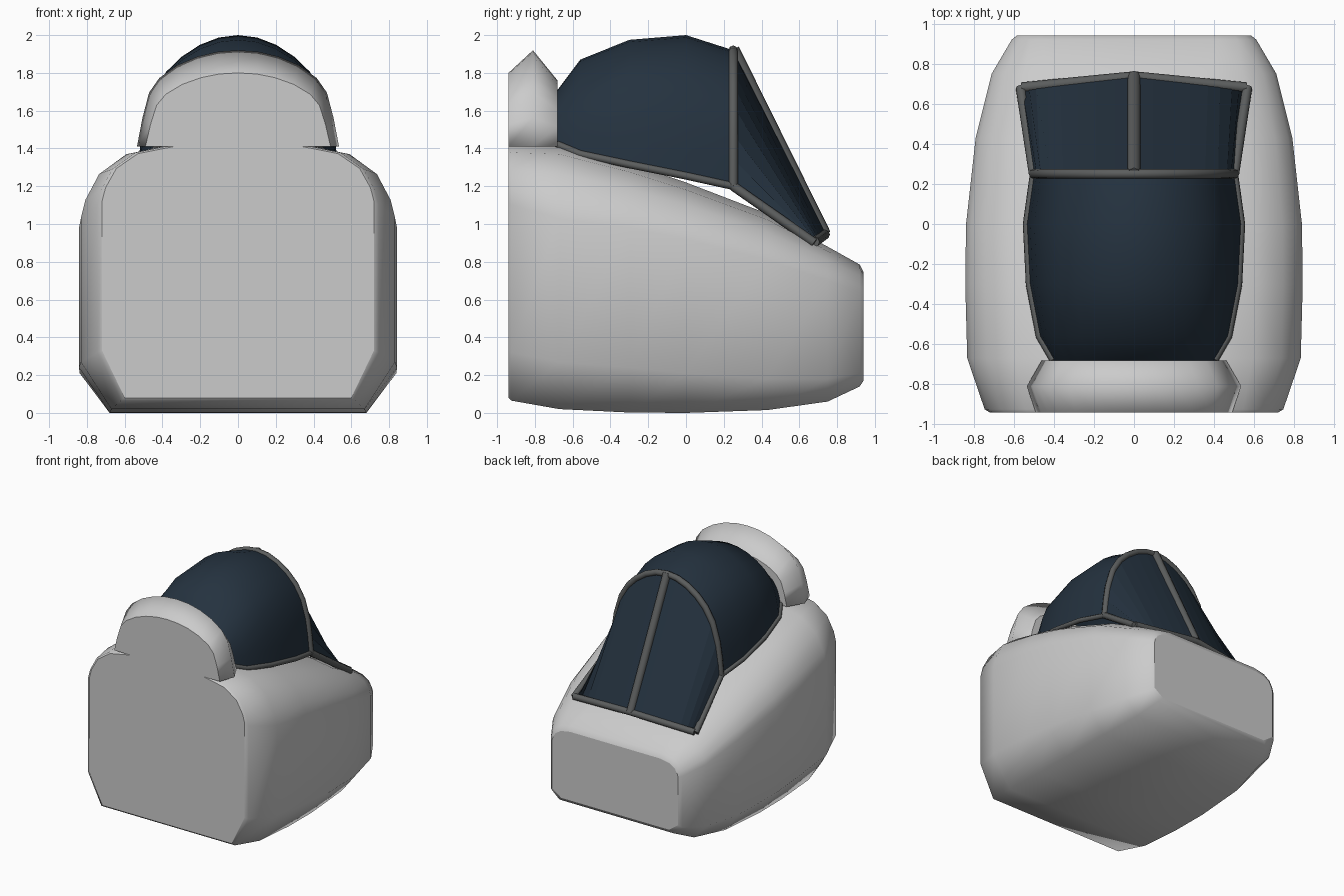
import bpy, bmesh

if "Cube" in bpy.data.objects:
    bpy.data.objects.remove(bpy.data.objects["Cube"])


def material(name, color):
    m = bpy.data.materials.new(name)
    m.diffuse_color = color
    m.use_nodes = True
    m.node_tree.nodes["Principled BSDF"].inputs["Base Color"].default_value = m.diffuse_color
    return m


GLASS = material("dark_glass", (0.018, 0.032, 0.05, 1))
FRAME = material("frame_metal", (0.105, 0.11, 0.11, 1))


def mirror(half):
    """Half section running from the right side up to x=0 -> full section."""
    return half + [(-x, y, z) for x, y, z in reversed(half) if x > 1e-6]


def loft(name, rings, closed=False, caps=False, smooth=True, mat=None, sharp=None):
    bm = bmesh.new()
    rows = [[bm.verts.new(p) for p in r] for r in rings]
    n = len(rows[0])
    for a, b in zip(rows, rows[1:]):
        for i in range(n if closed else n - 1):
            j = (i + 1) % n
            bm.faces.new((a[i], a[j], b[j], b[i]))
    for f in bm.faces:
        f.smooth = smooth
    if caps:
        for r in (rows[0], rows[-1]):
            cap = bm.faces.new(r)
            for e in cap.edges:
                e.smooth = False
    bmesh.ops.recalc_face_normals(bm, faces=bm.faces)
    me = bpy.data.meshes.new(name)
    bm.to_mesh(me)
    bm.free()
    ob = bpy.data.objects.new(name, me)
    bpy.context.collection.objects.link(ob)
    if mat:
        me.materials.append(mat)
    return ob


def tube(name, pts, r):
    cu = bpy.data.curves.new(name, 'CURVE')
    cu.dimensions = '3D'
    cu.bevel_depth = r
    cu.bevel_resolution = 2
    cu.use_fill_caps = True
    sp = cu.splines.new('POLY')
    sp.points.add(len(pts) - 1)
    for p, co in zip(sp.points, pts):
        p.co = (*co, 1)
    cu.materials.append(FRAME)
    ob = bpy.data.objects.new(name, cu)
    bpy.context.collection.objects.link(ob)
    bpy.ops.object.select_all(action='DESELECT')
    ob.select_set(True)
    bpy.context.view_layer.objects.active = ob
    bpy.ops.object.convert(target='MESH')


# Hull: rounded-shoulder sections along y
SHOULDER = [(0, 0), (.05, .25), (.2, .6), (.5, .87), (1, 1)]


def hull_ring(y, hw, bw, tw, zb, zlo, zsh, zt):
    half = [(bw, y, zb), (hw, y, zlo)]
    half += [(hw - (hw - tw) * a, y, zsh + (zt - zsh) * b) for a, b in SHOULDER]
    return mirror(half + [(0, y, zt)])


hull = [
    (-.94, .72, .60, .34, .08, .33, 1.12, 1.41),
    (-.925, .745, .62, .34, .065, .32, 1.10, 1.42),
    (-.67, .832, .67, .35, .02, .27, 1.03, 1.42),
    (-.30, .842, .68, .35, .002, .24, .98, 1.32),
    (.00, .838, .68, .35, 0, .21, .92, 1.22),
    (.43, .79, .66, .36, .015, .18, .81, 1.055),
    (.75, .71, .60, .38, .06, .18, .70, .88),
    (.92, .61, .53, .42, .14, .21, .64, .785),
    (.94, .585, .50, .42, .17, .23, .63, .745),
]
loft("hull", [hull_ring(*s) for s in hull], closed=True, caps=True)

# Headrest fairing behind the canopy
ARCH = [(1, 0), (.945, .3), (.88, .56), (.78, .71), (.6, .845), (.4, .935), (.2, .985), (0, 1)]


def arch_ring(y, w, z0, z1, prof):
    return mirror([(w * a, y, z0 + (z1 - z0) * b) for a, b in prof])


loft("rear_fairing", [arch_ring(*s, ARCH) for s in
     [(-.94, .49, 1.41, 1.80), (-.81, .535, 1.41, 1.92), (-.68, .46, 1.41, 1.76)]],
     closed=True, caps=True)

# Canopy glass
DOME = [(1, 0), (.97, .2), (.93, .38), (.84, .59), (.71, .74), (.56, .845), (.38, .93), (.19, .983), (0, 1)]
dome = [(-.68, .40, 1.42, 1.71), (-.56, .47, 1.37, 1.87), (-.30, .52, 1.315, 1.975),
        (0, .535, 1.255, 2.0), (.25, .50, 1.20, 1.92)]
loft("canopy_glass", [arch_ring(*s, DOME) for s in dome], mat=GLASS)

# Windscreen glass: from canopy arch down to a shallow V base
arch = arch_ring(*dome[-1], DOME)
base_x = [.56, .525, .49, .43, .37, .28, .19, .095, 0]
base = mirror([(x, .74 - .06 * x / .56, .955 - .05 * x / .56) for x in base_x])
loft("windscreen_glass", [arch, base], smooth=False, mat=GLASS)

# Frame tubes
tube("canopy_arch_frame", arch, .025)
tube("windscreen_base_frame", [base[0], (0, .735, .945), base[-1]], .027)
tube("windscreen_center_bar", [(0, .25, 1.925), (0, .735, .945)], .033)
for side, s in (("right", 1), ("left", -1)):
    tube(side + "_canopy_rail", [(s * w, y, z0) for y, w, z0, _ in dome], .02)
    tube(side + "_windscreen_rail", [(s * .50, .25, 1.20), (s * .565, .68, .90)], .025)
